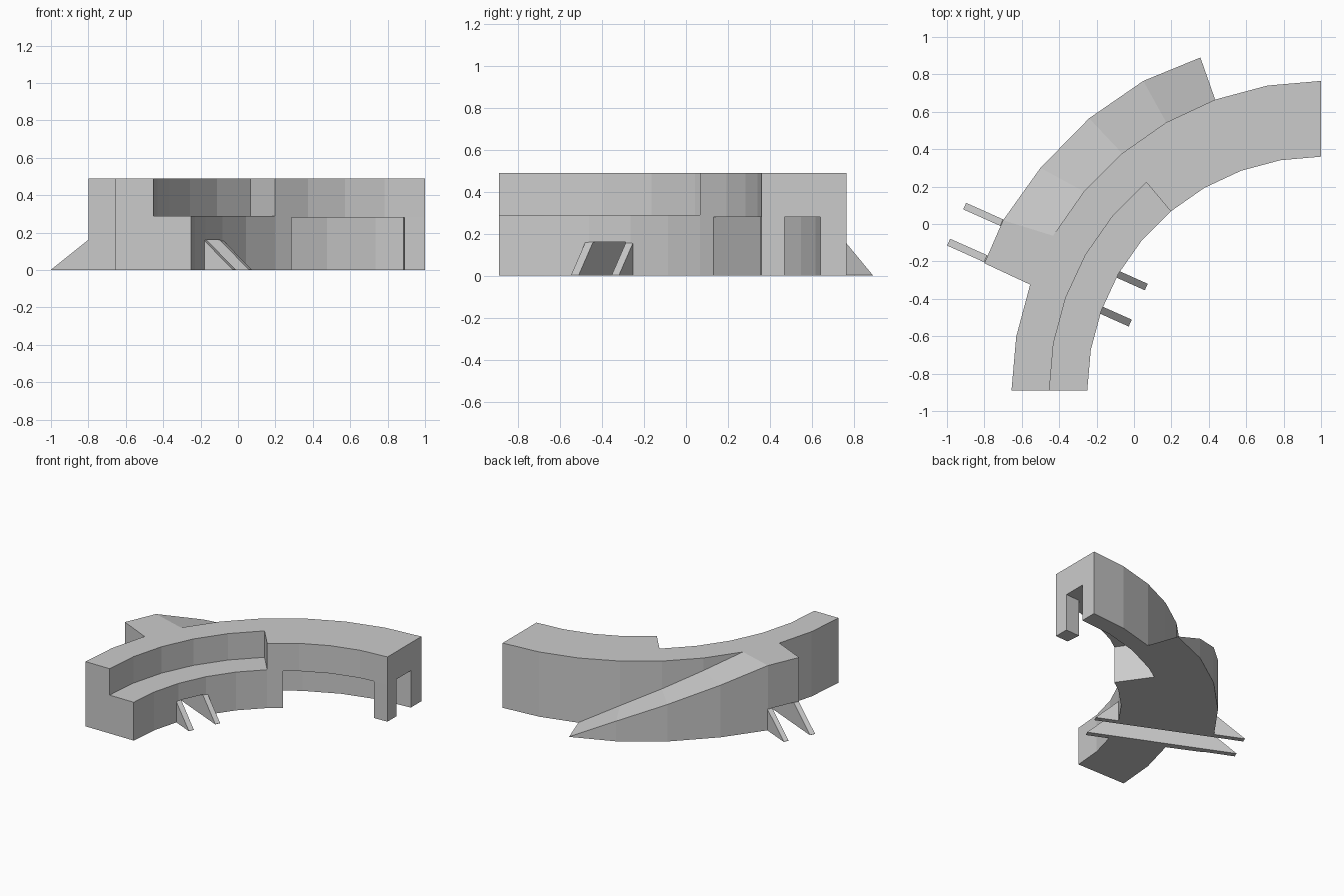
import bpy, bmesh
from math import sin, cos, radians

if "Cube" in bpy.data.objects:
    bpy.data.objects.remove(bpy.data.objects["Cube"])

CX, CY = 1.0, -0.89            # centre of the quarter arc
R_IN, R_MID, R_OUT, H = 1.25, 1.4525, 1.655, 0.49


def polar(r, a):
    a = radians(a)
    return (CX - r * sin(a), CY + r * cos(a))


def strip(name, inner, outer, z0, tops):
    """Closed solid between two plan polylines, flat base, given top heights."""
    bm = bmesh.new()
    rings = []
    for p, q, t in zip(inner, outer, tops):
        rings.append([bm.verts.new(c) for c in
                      ((*p, z0), (*q, z0), (*q, t), (*p, t))])
    for a, b in zip(rings, rings[1:]):
        for i in range(4):
            j = (i + 1) % 4
            bm.faces.new((a[i], a[j], b[j], b[i]))
    bm.faces.new(rings[0])
    bm.faces.new(rings[-1])
    bmesh.ops.recalc_face_normals(bm, faces=bm.faces)
    me = bpy.data.meshes.new(name)
    bm.to_mesh(me)
    bm.free()
    ob = bpy.data.objects.new(name, me)
    bpy.context.collection.objects.link(ob)
    return ob


def arc(name, r0, r1, angles, z0, z1):
    return strip(name, [polar(r0, a) for a in angles],
                 [polar(r1, a) for a in angles], z0, [z1] * len(angles))


def uv(u, n):
    """Frame turned to the direction of the strut pair."""
    c, s = cos(radians(24)), sin(radians(24))
    return (c * u + s * n, -s * u + c * n)


def bar(name, us, n0, n1, z0, tops):
    return strip(name, [uv(u, n0) for u in us], [uv(u, n1) for u in us], z0, tops)


def cut(ob, cutter):
    m = ob.modifiers.new("cut", 'BOOLEAN')
    m.operation, m.object, m.solver = 'DIFFERENCE', cutter, 'EXACT'
    bpy.context.view_layer.objects.active = ob
    bpy.ops.object.modifier_apply(modifier=m.name)


# Main curved body
body = arc("curved_body", R_IN, R_OUT, range(0, 91, 10), 0, H)

# Ramped buttress on the outer side
outer = [(0.355, 0.89), (0.05, 0.765), (-0.24, 0.565), (-0.5, 0.3), (-0.7, 0.02), (-0.8, -0.21)]
ramp = strip("ramp_buttress", [polar(R_OUT, a) for a in range(20, 71, 10)],
             outer, 0, [0.002, 0.153, 0.28, 0.395, H, H])

# Cutters: stepped ledge, hollow under the far end, tunnel between the struts
ledge = arc("ledge_cutter", 1.1, R_MID, [40, 50, 60, 70, 80, 90, 95], 0.29, 0.7)
hollow = arc("hollow_cutter", 1.1, 1.53, [-4, 0, 10, 20, 30, 35], -0.1, 0.28)
tunnel = bar("tunnel_cutter", [-1.2, 0.5], -0.472, -0.30, -0.1, [0.16, 0.16])
for c in (ledge, hollow, tunnel):
    cut(body, c)
cut(ramp, tunnel)
for c in (ledge, hollow, tunnel):
    bpy.data.objects.remove(c)

# Corner leg left standing at the hollow end
arc("corner_leg", R_IN, 1.36, [0, 5], 0, 0.28)

# Sloping strut feet on both sides of the tunnel
for i, (n0, n1) in enumerate(((-0.512, -0.472), (-0.30, -0.262))):
    bar(f"outer_strut_{i}", [-0.866, -0.65, -0.635], n0, n1, 0, [0.002, 0.16, 0.16])
    bar(f"inner_strut_{i}", [0.197, 0.028, 0.015], n0, n1, 0, [0.002, 0.16, 0.16])
